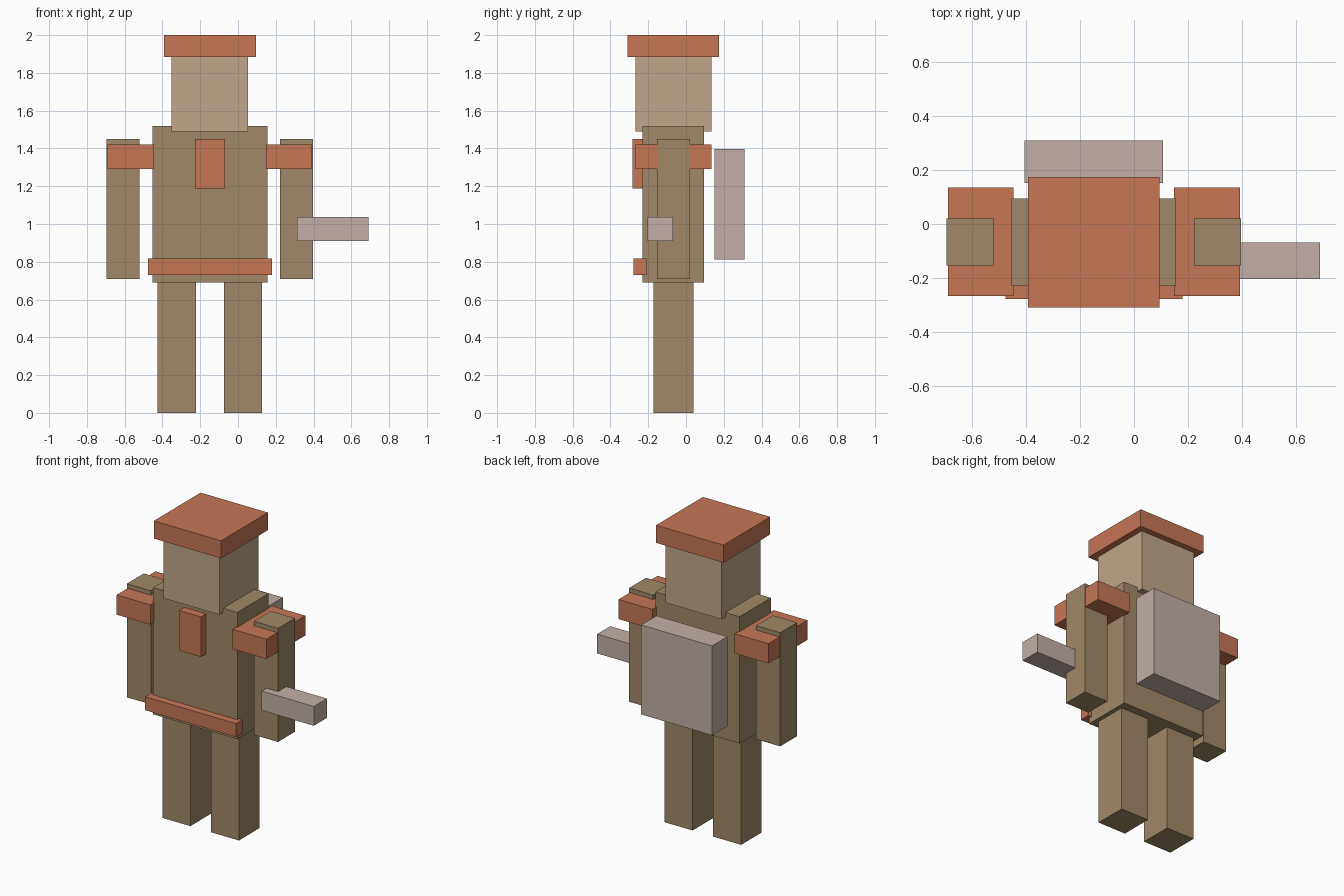
import bpy
import bmesh
from mathutils import Vector

if "Cube" in bpy.data.objects:
    bpy.data.objects.remove(bpy.data.objects["Cube"])

CX = -0.149  # the figure's own centre line; the held bar pushes it off x = 0


def paint(name, rgb):
    m = bpy.data.materials.new(name)
    m.diffuse_color = (*rgb, 1)
    m.use_nodes = True
    m.node_tree.nodes["Principled BSDF"].inputs["Base Color"].default_value = m.diffuse_color
    return m


BROWN = paint("brown", (0.35, 0.25, 0.14))
TAN = paint("tan", (0.53, 0.39, 0.26))
RUST = paint("rust", (0.57, 0.18, 0.09))
PALE = paint("pale", (0.54, 0.43, 0.38))


def box(name, x, y, z, mat):
    """Box from (min, max) ranges on each axis."""
    lo, hi = Vector((x[0], y[0], z[0])), Vector((x[1], y[1], z[1]))
    centre, size = (lo + hi) / 2, hi - lo
    bm = bmesh.new()
    bmesh.ops.create_cube(bm, size=1)
    bmesh.ops.scale(bm, vec=size, verts=bm.verts)
    mesh = bpy.data.meshes.new(name)
    bm.to_mesh(mesh)
    bm.free()
    mesh.materials.append(mat)
    ob = bpy.data.objects.new(name, mesh)
    ob.location = centre
    bpy.context.collection.objects.link(ob)
    return ob


def mid(name, half, y, z, mat):
    """Box centred on the figure's centre line."""
    return box(name, (CX - half, CX + half), y, z, mat)


# Torso, head and cap
mid("torso", 0.304, (-0.229, 0.094), (0.69, 1.518), BROWN)
mid("head", 0.202, (-0.267, 0.135), (1.49, 1.887), TAN)
mid("cap", 0.243, (-0.309, 0.174), (1.885, 2.0), RUST)

# Belt and chest badge
mid("belt", 0.328, (-0.277, -0.208), (0.729, 0.817), RUST)
mid("chest_badge", 0.079, (-0.282, -0.21), (1.187, 1.449), RUST)

# Backpack, standing clear of the torso
mid("backpack", 0.256, (0.151, 0.31), (0.813, 1.397), PALE)

# Mirrored limbs and shoulder pads: inner and outer distance from centre line
PAIRS = [
    ("leg", 0.074, 0.277, (-0.173, 0.039), (0.0, 0.692), BROWN),
    ("arm", 0.372, 0.546, (-0.154, 0.02), (0.708, 1.45), BROWN),
    ("shoulder_pad", 0.297, 0.541, (-0.267, 0.135), (1.292, 1.421), RUST),
]
for side, s in (("right", 1), ("left", -1)):
    for part, inner, outer, y, z, mat in PAIRS:
        x = sorted((CX + s * inner, CX + s * outer))
        box(f"{side}_{part}", x, y, z, mat)

# Bar held at the right arm
box("held_bar", (0.313, 0.69), (-0.203, -0.068), (0.911, 1.037), PALE)
